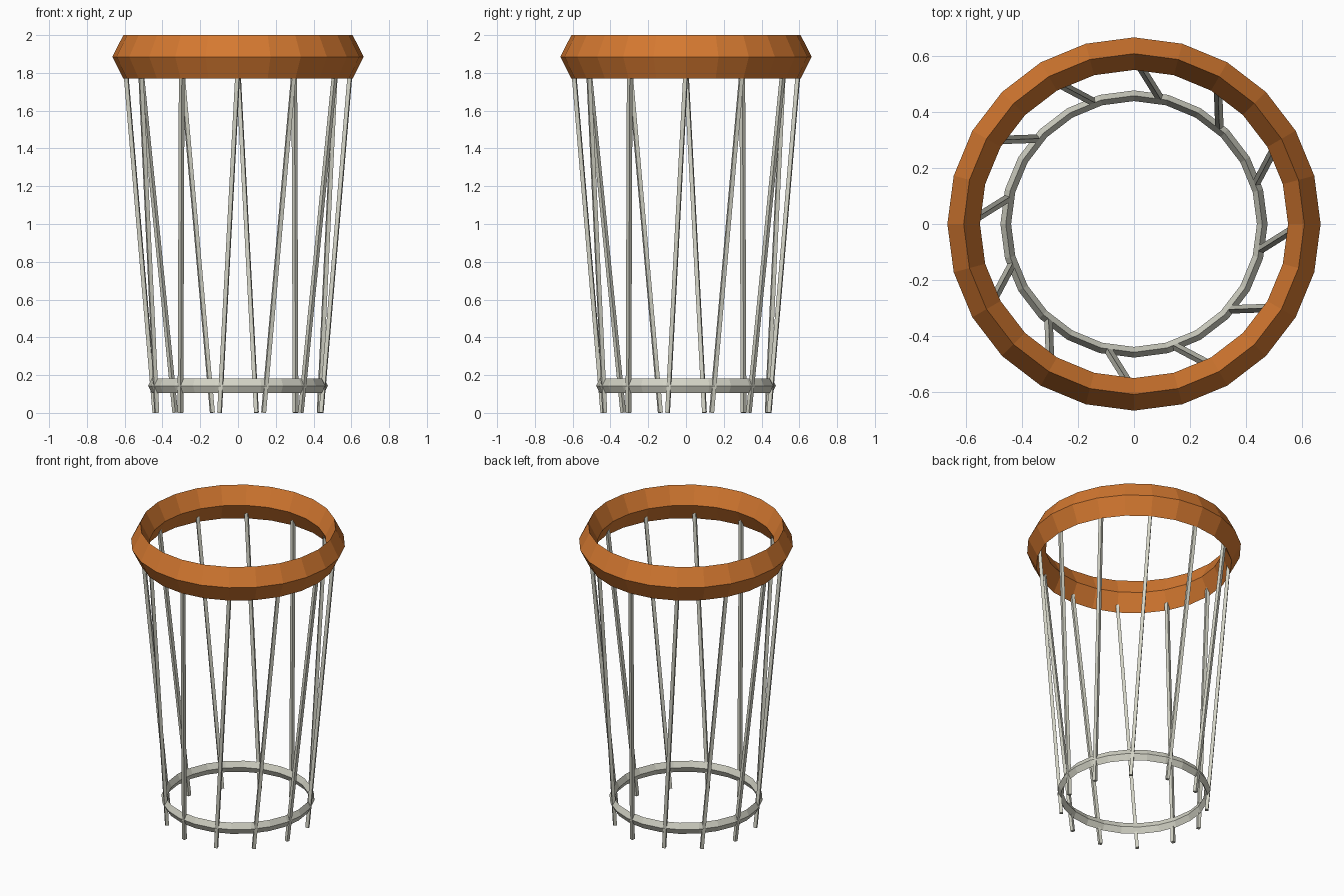
import bpy, math
from mathutils import Vector

if "Cube" in bpy.data.objects:
    bpy.data.objects.remove(bpy.data.objects["Cube"])


def material(name, rgb):
    m = bpy.data.materials.new(name)
    m.diffuse_color = (*rgb, 1.0)
    m.use_nodes = True
    m.node_tree.nodes["Principled BSDF"].inputs["Base Color"].default_value = m.diffuse_color
    return m


orange = material("orange_rim", (0.66, 0.19, 0.03))
metal = material("pale_metal", (0.65, 0.65, 0.56))


def ring(name, radius, half_width, half_height, z, mat, sides=24):
    # hoop with a diamond cross-section
    bpy.ops.mesh.primitive_torus_add(
        major_segments=sides, minor_segments=4,
        major_radius=radius, minor_radius=half_width, location=(0, 0, z))
    ob = bpy.context.object
    ob.name = name
    ob.scale.z = half_height / half_width
    ob.data.materials.append(mat)
    bpy.ops.object.shade_flat()


def polar(radius, angle, z):
    return Vector((radius * math.cos(angle), radius * math.sin(angle), z))


def rod(name, a, b, radius, mat):
    # thin four-sided rod between two points
    d = b - a
    bpy.ops.mesh.primitive_cylinder_add(
        vertices=4, radius=radius, depth=d.length, location=(a + b) / 2)
    ob = bpy.context.object
    ob.name = name
    ob.rotation_euler = d.to_track_quat('Z', 'Y').to_euler()
    ob.data.materials.append(mat)


# thick top rim and thin lower hoop
ring("top_rim", 0.607, 0.058, 0.115, 1.885, orange)
ring("lower_hoop", 0.457, 0.019, 0.038, 0.143, metal)

# twelve slanted, slightly twisted legs
for i in range(12):
    t = math.radians(30 * i)
    foot = polar(0.451, t - math.radians(12.5), 0.001)
    head = polar(0.596, t, 1.83)
    rod(f"leg_{i + 1}", foot, head, 0.015, metal)
